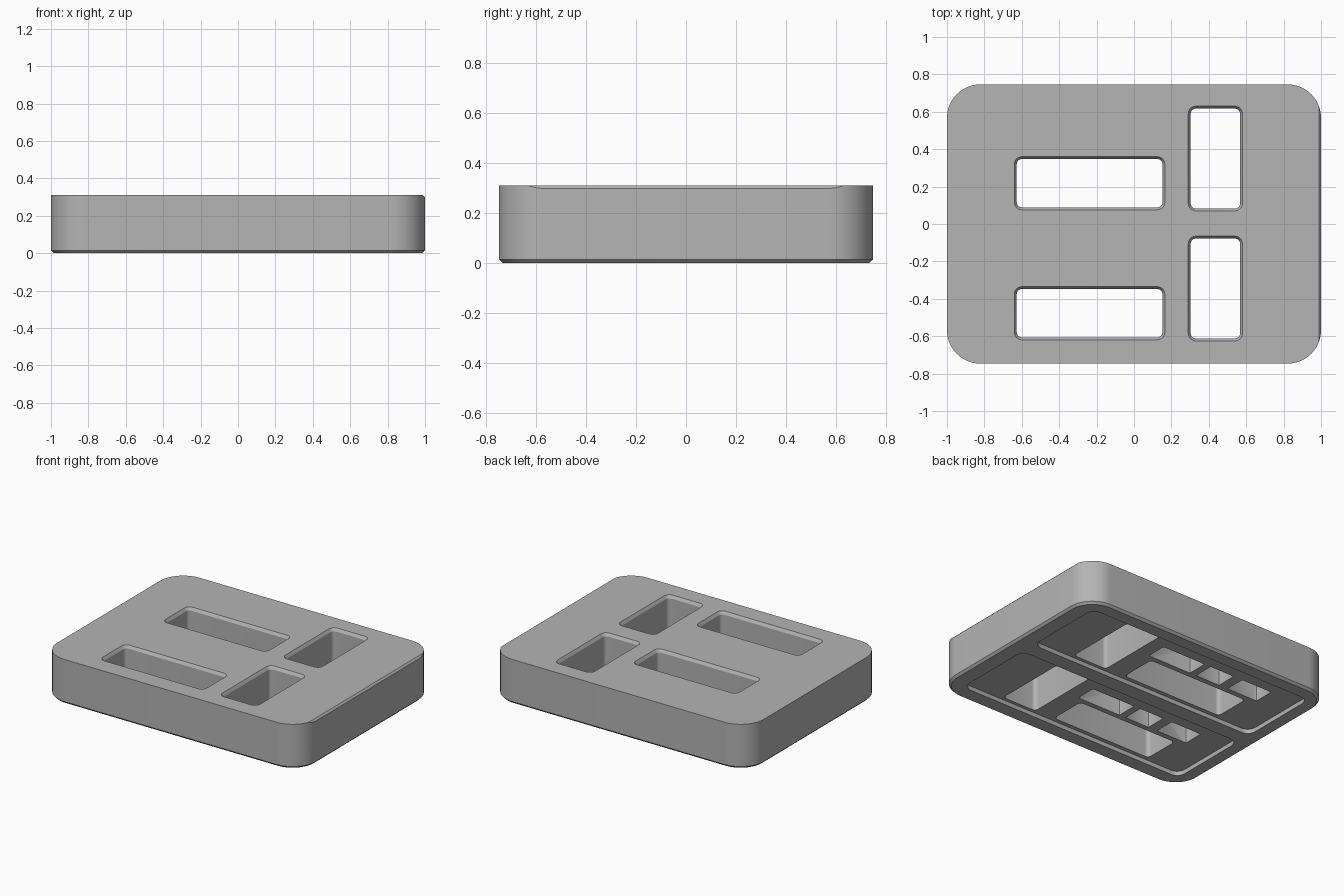
import bpy, bmesh
from math import cos, sin, pi
from mathutils import Vector

default = bpy.data.objects.get("Cube")
if default:
    bpy.data.objects.remove(default, do_unlink=True)

HEIGHT = 0.31
HALF_Y = 0.747

grey = bpy.data.materials.new("plain grey")
grey.use_nodes = True
grey.diffuse_color = (0.46, 0.46, 0.46, 1)
grey.node_tree.nodes["Principled BSDF"].inputs["Base Color"].default_value = grey.diffuse_color


def ring(bm, x0, x1, y0, y1, radius, inset, z, steps):
    """Rounded rectangle of vertices, drawn in by an inset."""
    r = max(radius - inset, 0.004)
    x0, x1, y0, y1 = x0 + inset, x1 - inset, y0 + inset, y1 - inset
    centres = ((x1 - r, y1 - r), (x0 + r, y1 - r), (x0 + r, y0 + r), (x1 - r, y0 + r))
    verts = []
    for quarter, (cx, cy) in enumerate(centres):
        for i in range(steps + 1):
            a = (quarter + i / steps) * pi / 2
            verts.append(bm.verts.new((cx + r * cos(a), cy + r * sin(a), z)))
    return verts


def rounded_block(name, x0, x1, y0, y1, radius, levels, steps=6):
    """Loft rounded rectangles through (inset, z) levels."""
    bm = bmesh.new()
    rings = [ring(bm, x0, x1, y0, y1, radius, inset, z, steps) for inset, z in levels]
    bm.faces.new(rings[0][::-1])
    bm.faces.new(rings[-1])
    for low, high in zip(rings, rings[1:]):
        for i in range(len(low)):
            j = (i + 1) % len(low)
            bm.faces.new((low[i], low[j], high[j], high[i]))
    mesh = bpy.data.meshes.new(name)
    bm.to_mesh(mesh)
    bm.free()
    obj = bpy.data.objects.new(name, mesh)
    bpy.context.collection.objects.link(obj)
    return obj


# Slab with a chamfered bottom edge
plate = rounded_block("cover_plate", -1, 1, -HALF_Y, HALF_Y, 0.18,
                      [(0.015, 0), (0, 0.015), (0, HEIGHT)], 16)

# Small chamfer along the left top edge
bm = bmesh.new()
bm.from_mesh(plate.data)
cut = bmesh.ops.bisect_plane(bm, geom=bm.verts[:] + bm.edges[:] + bm.faces[:],
                             plane_co=Vector((0.988, 0, HEIGHT)),
                             plane_no=Vector((1, 0, 1)).normalized(), clear_outer=True)
bmesh.ops.holes_fill(bm, edges=[e for e in bm.edges if e.is_boundary], sides=0)
bmesh.ops.recalc_face_normals(bm, faces=bm.faces[:])
bm.to_mesh(plate.data)
bm.free()

# Two identical bays: shallow underside recess, two windows, three blind pockets
window_levels = [(0.013, -0.1), (0.013, HEIGHT - 0.02), (0, HEIGHT), (-0.013, HEIGHT + 0.02)]
recess_levels = [(0, -0.05), (0, 0.03)]
pocket_levels = [(0, -0.05), (0, 0.2)]
cutters = []
for y in (0.07, -0.625):
    cutters += [
        rounded_block("recess_cutter", -0.9, 0.88, y - 0.01, y + 0.575, 0.06, recess_levels),
        rounded_block("long_window_cutter", -0.64, 0.165, y + 0.006, y + 0.29, 0.04, window_levels),
        rounded_block("short_window_cutter", 0.29, 0.58, y, y + 0.56, 0.04, window_levels),
    ]
    for x0, x1 in ((-0.14, 0.2), (-0.38, -0.19), (-0.69, -0.45)):
        cutters.append(rounded_block("pocket_cutter", x0, x1, y + 0.315, y + 0.46,
                                     0.008, pocket_levels, 2))

for cutter in cutters:
    cutter.hide_render = True
    mod = plate.modifiers.new(cutter.name, 'BOOLEAN')
    mod.operation = 'DIFFERENCE'
    mod.solver = 'EXACT'
    mod.object = cutter

# Bake the cuts, then drop the cutters
bpy.context.view_layer.update()
baked = bpy.data.meshes.new_from_object(plate.evaluated_get(bpy.context.evaluated_depsgraph_get()))
plate.modifiers.clear()
plate.data = baked
for cutter in cutters:
    bpy.data.objects.remove(cutter, do_unlink=True)

plate.data.materials.clear()
plate.data.materials.append(grey)
for face in plate.data.polygons:
    face.material_index = 0
bpy.ops.object.select_all(action='DESELECT')
plate.select_set(True)
bpy.context.view_layer.objects.active = plate
bpy.ops.object.shade_smooth_by_angle(angle=pi / 7)
